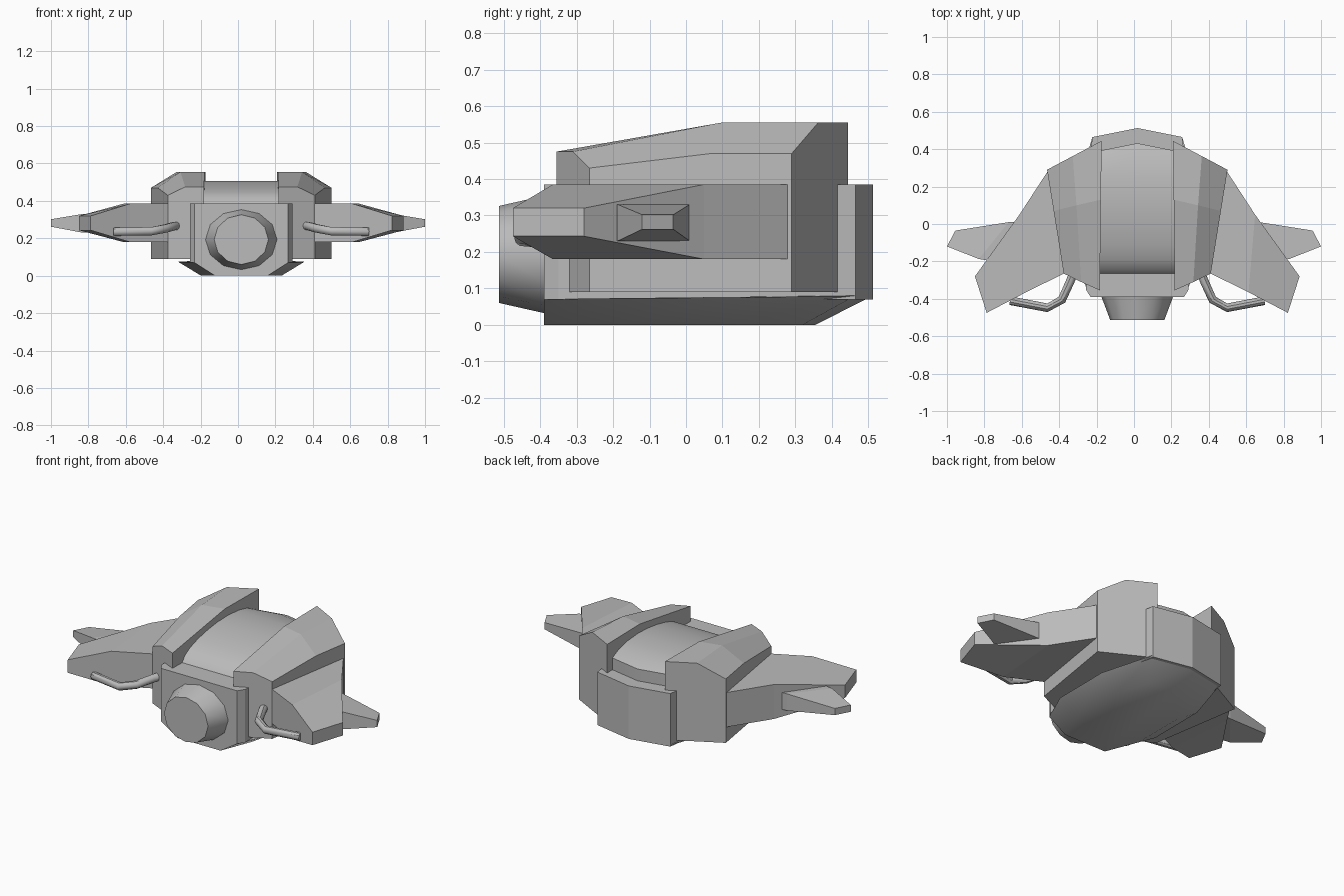
import bpy, bmesh, math
from mathutils import Vector

if "Cube" in bpy.data.objects:
    bpy.data.objects.remove(bpy.data.objects["Cube"], do_unlink=True)

CX = 0.0175  # centre line of the body

grey = bpy.data.materials.new("plain_grey")
grey.use_nodes = True
grey.diffuse_color = (0.5, 0.5, 0.5, 1)
grey.node_tree.nodes["Principled BSDF"].inputs["Base Color"].default_value = (0.5, 0.5, 0.5, 1)


def loft(name, rings, mirror=False, smooth=False, centre=CX):
    """Skin matching rings of points and cap both ends."""
    bm = bmesh.new()
    loops = [[bm.verts.new(p) for p in ring] for ring in rings]
    n = len(rings[0])
    for a, b in zip(loops, loops[1:]):
        for i in range(n):
            j = (i + 1) % n
            bm.faces.new((a[i], a[j], b[j], b[i]))
    bm.faces.new(loops[0])
    bm.faces.new(loops[-1])
    bmesh.ops.recalc_face_normals(bm, faces=bm.faces)
    mesh = bpy.data.meshes.new(name)
    bm.to_mesh(mesh)
    bm.free()
    mesh.materials.append(grey)
    obj = bpy.data.objects.new(name, mesh)
    obj.location.x = centre
    bpy.context.collection.objects.link(obj)
    if mirror:
        obj.modifiers.new("mirror", "MIRROR")
    if smooth:
        bpy.ops.object.select_all(action="DESELECT")
        obj.select_set(True)
        bpy.context.view_layer.objects.active = obj
        bpy.ops.object.shade_smooth_by_angle(angle=math.radians(36))
    return obj


def full_plan(half):
    """Complete a half outline with its mirror image."""
    return half + [(-p[0],) + tuple(p[1:]) for p in reversed(half) if p[0] > 0]


# Main hull: upright prism with chamfered nose and pointed stern
plan = full_plan([(0.25, -0.39), (0.275, -0.35), (0.275, 0.2), (0.24, 0.465), (0, 0.513)])
loft("hull", [[(x, y, z) for x, y in plan] for z in (0.07, 0.385)])

# Keel: flared tray narrowing to a flat bottom
keel_bottom = full_plan([(0.14, -0.39, 0), (0.215, -0.2, 0), (0.215, 0.12, 0),
                         (0.15, 0.32, 0), (0, 0.355, 0)])
keel_rim = full_plan([(0.25, -0.39, 0.07), (0.335, -0.2, 0.073), (0.335, 0.15, 0.075),
                      (0.24, 0.465, 0.08), (0, 0.513, 0.08)])
loft("keel", [keel_bottom, keel_rim], smooth=True)

# Rounded cover between the shoulders, pointed at the rear
curve = [(-0.265, 0.37), (-0.265, 0.385), (-0.24, 0.418), (-0.19, 0.447), (-0.12, 0.471),
         (-0.03, 0.49), (0.06, 0.502), (0.15, 0.506), (0.25, 0.5), (0.33, 0.483),
         (0.39, 0.455), (0.39, 0.37)]
loft("top_cover", [[(x, y + (push if y > 0.3 else 0), z) for y, z in curve]
                   for x, push in ((-0.21, 0), (0, 0.042), (0.21, 0))], smooth=True)

# Shoulder blocks with a chamfered outer top edge
BASE = 0.09
shoulder = []
for inner, mid, outer in (
        ((0.2, -0.355, 0.475), (0.3, -0.31, 0.475), (0.393, -0.265, 0.43)),
        ((0.195, 0.13, 0.555), (0.325, 0.1, 0.555), (0.447, 0.07, 0.47)),
        ((0.19, 0.445, 0.555), (0.345, 0.363, 0.555), (0.4825, 0.29, 0.47))):
    shoulder.append([(*inner[:2], BASE), inner, mid, outer, (*outer[:2], BASE)])
loft("shoulder_blocks", shoulder, mirror=True)


# Wings: thick root section tapering to a thin tip, swept forward
def span(front, rear, low, high):
    return [(*front, low), (*front, high), (*rear, high), (*rear, low)]


loft("wings", [span((0.34, -0.24), (0.44, 0.28), 0.18, 0.385),
               span((0.3925, -0.265), (0.48, 0.28), 0.18, 0.385),
               span((0.595, -0.365), (0.63, 0.05), 0.18, 0.385),
               span((0.805, -0.475), (0.868, -0.28), 0.243, 0.32)], mirror=True)

# Small tapered fins behind the wings
loft("rear_fins", [span((0.78, -0.195), (0.62, 0.012), 0.23, 0.33),
                   span((0.83, -0.187), (0.67, 0.01), 0.23, 0.33),
                   span((1.0, -0.12), (0.955, -0.035), 0.262, 0.302)], mirror=True, centre=0)


# Front nozzle: twelve-sided tapered drum
def ellipse(y, rx, rz):
    steps = [math.tau * i / 12 for i in range(12)]
    return [(rx * math.cos(a), y, 0.193 + rz * math.sin(a)) for a in steps]


loft("nozzle", [ellipse(-0.38, 0.195, 0.163), ellipse(-0.513, 0.145, 0.133)], smooth=True)

# Bent feeler tubes below the wing leading edges
path = [Vector(p) for p in ((0.34, -0.26, 0.268), (0.36, -0.31, 0.265), (0.403, -0.405, 0.253),
                            (0.48, -0.448, 0.238), (0.68, -0.41, 0.235))]
rings = []
for i, p in enumerate(path):
    along = (path[min(i + 1, len(path) - 1)] - path[max(i - 1, 0)]).normalized()
    side = along.cross(Vector((0, 0, 1))).normalized()
    up = side.cross(along)
    rings.append([p + 0.023 * (side * math.cos(math.tau * k / 10) + up * math.sin(math.tau * k / 10))
                  for k in range(10)])
loft("feeler_tubes", rings, mirror=True, smooth=True)
